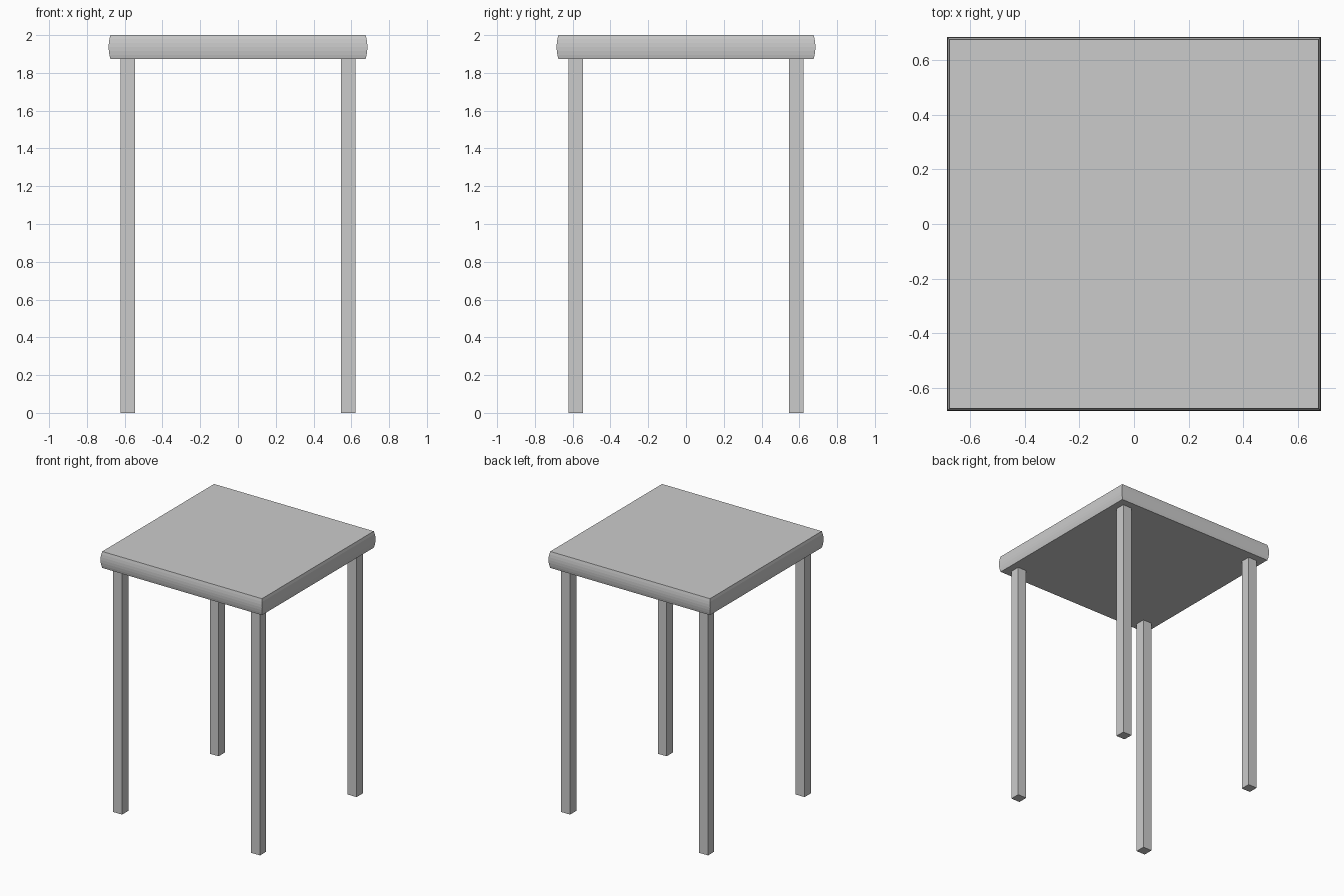
import bpy, bmesh, math

if "Cube" in bpy.data.objects:
    bpy.data.objects.remove(bpy.data.objects["Cube"])


def finish(name, bm):
    bmesh.ops.recalc_face_normals(bm, faces=bm.faces)
    mesh = bpy.data.meshes.new(name)
    bm.to_mesh(mesh)
    bm.free()
    obj = bpy.data.objects.new(name, mesh)
    bpy.context.collection.objects.link(obj)
    return obj


def square_ring(bm, half, z):
    return [bm.verts.new((sx * half, sy * half, z))
            for sx, sy in ((-1, -1), (1, -1), (1, 1), (-1, 1))]


def square_loft(name, profile):
    """Stack square rings of (half width, height), capped at both ends."""
    bm = bmesh.new()
    rings = [square_ring(bm, h, z) for h, z in profile]
    for a, b in zip(rings, rings[1:]):
        for i in range(4):
            j = (i + 1) % 4
            bm.faces.new((a[i], a[j], b[j], b[i]))
    bm.faces.new(rings[0][::-1])
    bm.faces.new(rings[-1])
    return finish(name, bm)


SEAT_BOTTOM, SEAT_TOP = 1.874, 2.0
EDGE, BULGE, STEPS = 0.676, 0.009, 6
LEG_HALF, LEG_POS = 0.0375, 0.584

# Seat slab with gently bulging sides
profile = []
for i in range(STEPS + 1):
    t = i / STEPS
    profile.append((EDGE + BULGE * (1 - (2 * t - 1) ** 2),
                    SEAT_BOTTOM + t * (SEAT_TOP - SEAT_BOTTOM)))
square_loft("seat", profile)

# Four straight square legs
for side, sx in (("left", -1), ("right", 1)):
    for end, sy in (("front", -1), ("back", 1)):
        leg = square_loft(f"{end}_{side}_leg", [(LEG_HALF, 0), (LEG_HALF, SEAT_BOTTOM)])
        leg.location = (sx * LEG_POS, sy * LEG_POS, 0)
